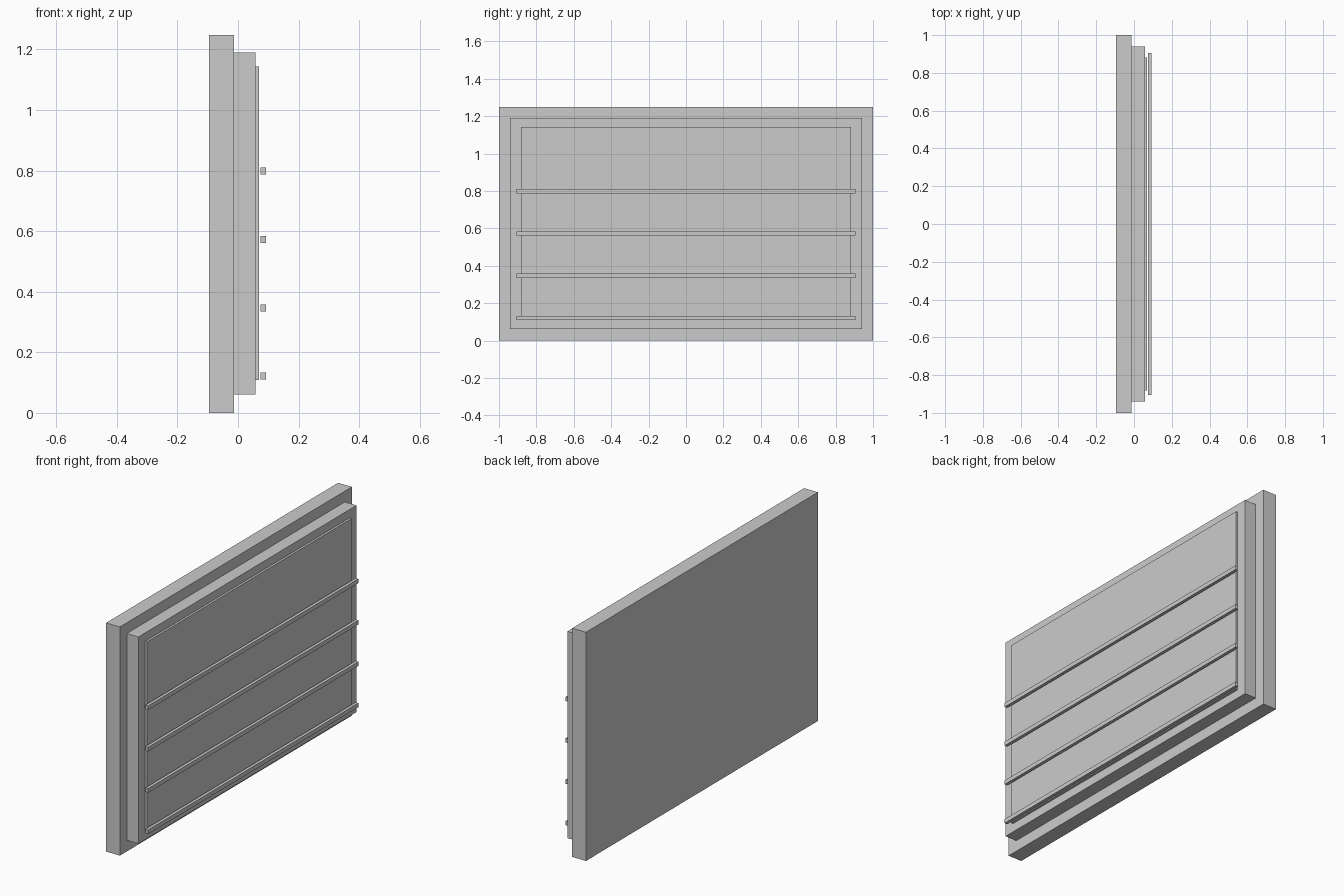
import bpy

if "Cube" in bpy.data.objects:
    bpy.data.objects.remove(bpy.data.objects["Cube"])

grey = bpy.data.materials.new("light_grey")
grey.diffuse_color = (0.6, 0.6, 0.6, 1)
grey.use_nodes = True
grey.node_tree.nodes["Principled BSDF"].inputs["Base Color"].default_value = grey.diffuse_color


def box(name, x0, x1, half_y, z0, z1):
    """Flat panel or bar centred on y = 0."""
    bpy.ops.mesh.primitive_cube_add(size=1, location=((x0 + x1) / 2, 0, (z0 + z1) / 2))
    ob = bpy.context.object
    ob.name = name
    ob.scale = (x1 - x0, 2 * half_y, z1 - z0)
    bpy.ops.object.transform_apply(location=False, rotation=False, scale=True)
    ob.data.materials.append(grey)
    return ob


# Stepped panels, back to front
box("back_panel", -0.096, -0.013, 1.0, 0.0, 1.248)
box("middle_panel", -0.013, 0.057, 0.94, 0.061, 1.189)
box("front_plate", 0.057, 0.069, 0.882, 0.109, 1.143)

# Four horizontal bars just clear of the front plate
for i in range(4):
    z = 0.121 + i * 0.2257
    box(f"horizontal_bar_{i + 1}", 0.075, 0.092, 0.906, z - 0.0115, z + 0.0115)
